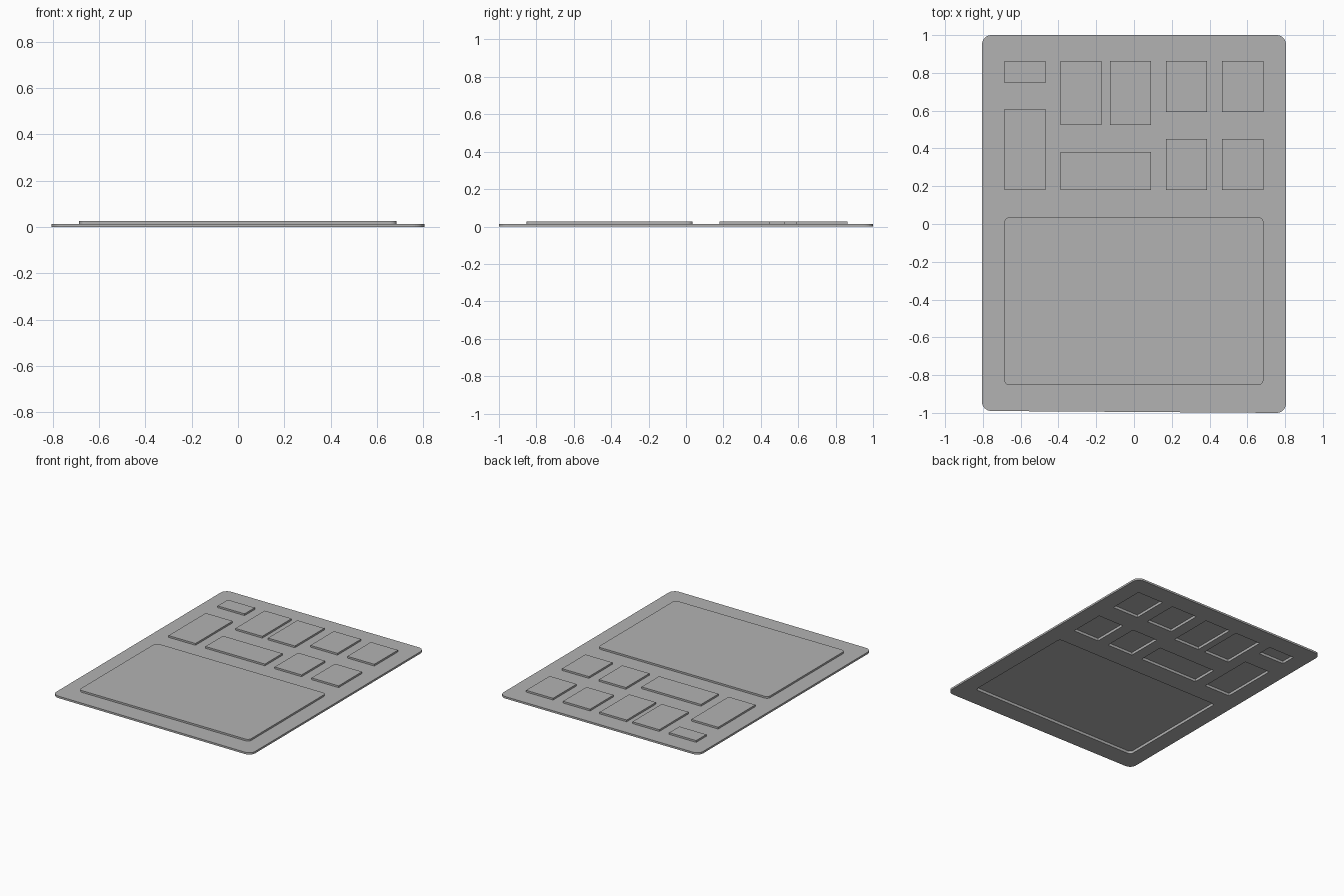
import bpy, bmesh, math
from mathutils import Vector

if "Cube" in bpy.data.objects:
    bpy.data.objects.remove(bpy.data.objects["Cube"], do_unlink=True)

PLATE_TOP = 0.014
PANEL_TOP = 0.027
ROOF = 0.02       # underside of each hollow panel
WALL = 0.004      # panel wall thickness

grey = bpy.data.materials.new("plain grey")
grey.use_nodes = True
colour = (0.45, 0.45, 0.45, 1)
grey.diffuse_color = colour
grey.node_tree.nodes["Principled BSDF"].inputs["Base Color"].default_value = colour


def outline(x0, x1, y0, y1, radius=0, skew=0, steps=8):
    """Counter-clockwise rectangle, with rounded corners if radius is set."""
    corners = [(x1, y1, -1, -1), (x0, y1, 1, -1),
               (x0, y0 + skew, 1, 1), (x1, y0, -1, 1)]
    points = []
    for i, (x, y, sx, sy) in enumerate(corners):
        if not radius:
            points.append((x, y))
            continue
        for k in range(steps + 1):
            a = math.pi / 2 * (i + k / steps)
            points.append((x + radius * (sx + math.cos(a)),
                           y + radius * (sy + math.sin(a))))
    return points


def add_loop(bm, points, z):
    verts = [bm.verts.new((x, y, z)) for x, y in points]
    return verts, [bm.edges.new((v, verts[i - 1])) for i, v in enumerate(verts)]


def finish(name, bm):
    bmesh.ops.recalc_face_normals(bm, faces=bm.faces)
    mesh = bpy.data.meshes.new(name)
    bm.to_mesh(mesh)
    bm.free()
    mesh.materials.append(grey)
    obj = bpy.data.objects.new(name, mesh)
    bpy.context.collection.objects.link(obj)


def extrude_up(bm, faces, height):
    ext = bmesh.ops.extrude_face_region(bm, geom=faces)["geom"]
    verts = [g for g in ext if isinstance(g, bmesh.types.BMVert)]
    bmesh.ops.translate(bm, verts=verts, vec=Vector((0, 0, height)))


# Panel layout: name -> x range, y range, corner radius
cols = [(-0.686, -0.469), (-0.389, -0.172), (-0.126, 0.091),
        (0.169, 0.387), (0.467, 0.685)]
TOP, LOW = 0.863, 0.180
panels = {
    "main_panel": (-0.686, 0.685, -0.853, 0.036, 0.027),
    "small_panel": (*cols[0], 0.746, TOP, 0),
    "tall_panel": (*cols[0], LOW, 0.609, 0),
    "upper_panel_a": (*cols[1], 0.525, TOP, 0),
    "upper_panel_b": (*cols[2], 0.525, TOP, 0),
    "wide_panel": (cols[1][0], cols[2][1], LOW, 0.382, 0),
}
for tag, col in zip("cd", cols[3:]):
    panels["upper_panel_" + tag] = (*col, 0.592, TOP, 0)
    panels["lower_panel_" + tag] = (*col, LOW, 0.450, 0)

# Base plate with an opening beneath every panel
bm = bmesh.new()
edges = add_loop(bm, outline(-0.805, 0.805, -1, 1, 0.05, 0.01), 0)[1]
for x0, x1, y0, y1, r in panels.values():
    hole = outline(x0 + WALL, x1 - WALL, y0 + WALL, y1 - WALL, max(0, r - WALL))
    edges += add_loop(bm, hole, 0)[1]
bmesh.ops.triangle_fill(bm, edges=edges, use_beauty=True, normal=(0, 0, 1))
extrude_up(bm, bm.faces[:], PLATE_TOP)
finish("base_plate", bm)

# Raised panels, hollow from below
for name, (x0, x1, y0, y1, r) in panels.items():
    bm = bmesh.new()
    verts = add_loop(bm, outline(x0, x1, y0, y1, r), PLATE_TOP)[0]
    bottom = bm.faces.new(verts)
    extrude_up(bm, [bottom], PANEL_TOP - PLATE_TOP)
    bmesh.ops.recalc_face_normals(bm, faces=bm.faces)
    bm.faces.ensure_lookup_table()
    under = min(bm.faces, key=lambda f: f.calc_center_median().z)
    bmesh.ops.inset_region(bm, faces=[under], thickness=WALL)
    extrude_up(bm, [under], ROOF - PLATE_TOP)
    if under.is_valid and abs(under.calc_center_median().z - PLATE_TOP) < 1e-5:
        bm.faces.remove(under)
    finish(name, bm)
